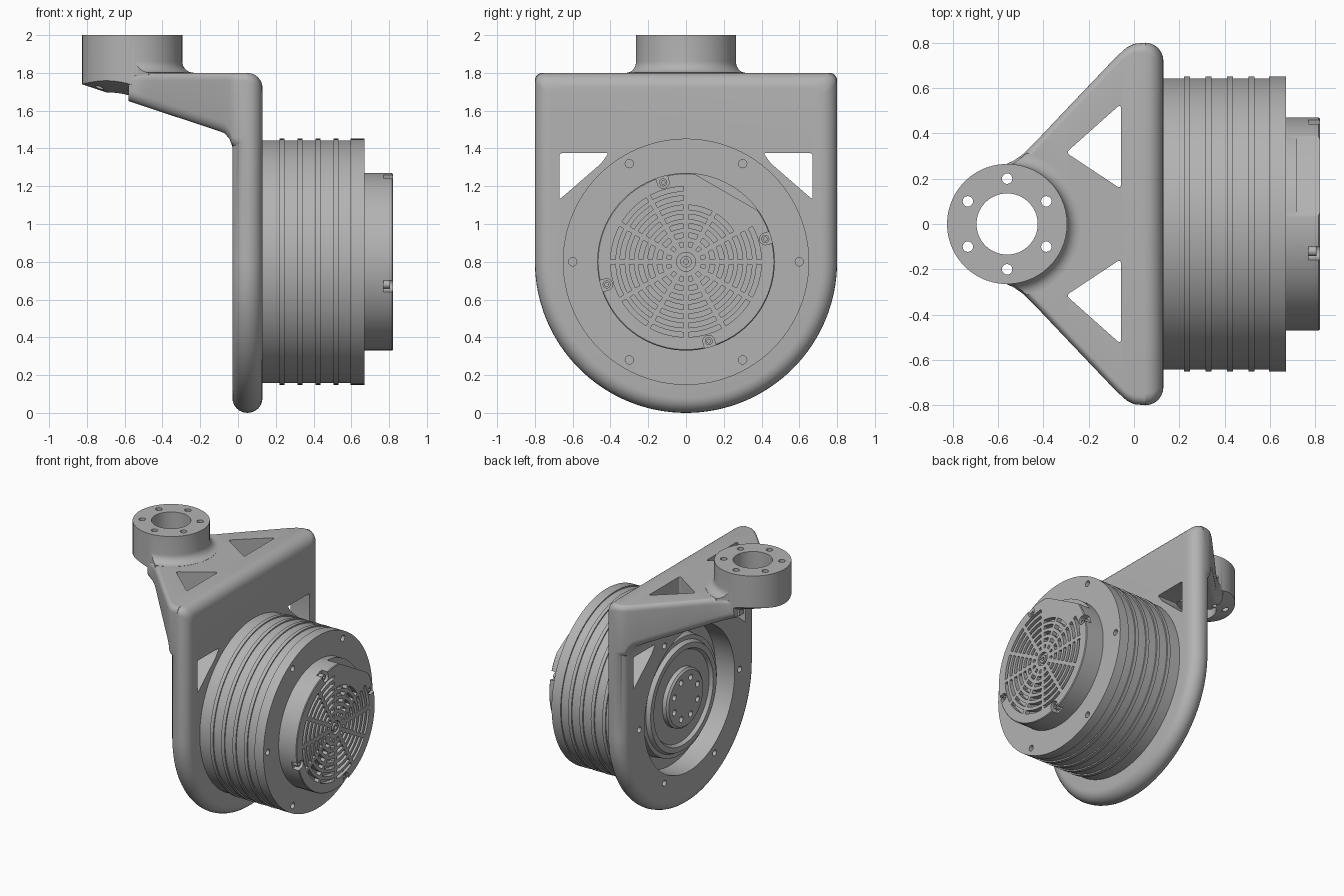
import bpy, bmesh
from math import sin, cos, pi, tau, radians

if "Cube" in bpy.data.objects:
    bpy.data.objects.remove(bpy.data.objects["Cube"], do_unlink=True)

GREY = (0.45, 0.45, 0.45, 1)
grey = bpy.data.materials.new("plain grey")
grey.use_nodes = True
grey.diffuse_color = GREY
grey.node_tree.nodes["Principled BSDF"].inputs["Base Color"].default_value = GREY

AXLE_Z = 0.8      # height of the motor axis
BOSS_X = -0.56    # position of the mounting boss


def place(axis, u, v, w):
    return (w, u, v) if axis == 'x' else (u, v, w)


def circle(axis, cu, cv, r, w, n=96):
    return [place(axis, cu + r * cos(tau * i / n), cv + r * sin(tau * i / n), w) for i in range(n)]


def arc(cu, cv, r, a0, a1, n):
    return [(cu + r * cos(radians(a0 + (a1 - a0) * i / n)),
             cv + r * sin(radians(a0 + (a1 - a0) * i / n))) for i in range(n + 1)]


def loft(bm, rings, caps=True):
    """Skin a stack of equal-length closed rings."""
    loops = [[bm.verts.new(p) for p in ring] for ring in rings]
    n = len(loops[0])
    pairs = list(zip(loops, loops[1:]))
    if not caps:
        pairs.append((loops[-1], loops[0]))
    for a, b in pairs:
        for i in range(n):
            j = (i + 1) % n
            bm.faces.new((a[i], a[j], b[j], b[i]))
    if caps:
        bm.faces.new(loops[0])
        bm.faces.new(loops[-1])


def finish(name, bm):
    bmesh.ops.recalc_face_normals(bm, faces=bm.faces)
    mesh = bpy.data.meshes.new(name)
    bm.to_mesh(mesh)
    bm.free()
    mesh.materials.append(grey)
    obj = bpy.data.objects.new(name, mesh)
    bpy.context.collection.objects.link(obj)
    return obj


def solid(name, *stacks, caps=True):
    bm = bmesh.new()
    for rings in stacks:
        loft(bm, rings, caps)
    return finish(name, bm)


def turned(name, profile, axis='x', cu=0, cv=AXLE_Z, caps=True):
    return solid(name, [circle(axis, cu, cv, r, w) for w, r in profile], caps=caps)


def prism(name, axis, points, lo, hi, radius=0):
    bm = bmesh.new()
    loft(bm, [[place(axis, u, v, w) for u, v in points] for w in (lo, hi)])
    if radius:
        k = 'xyz'.index(axis)
        edges = [e for e in bm.edges if abs(e.verts[0].co[k] - e.verts[1].co[k]) > 0.01]
        bmesh.ops.bevel(bm, geom=edges, offset=radius, segments=5, affect='EDGES',
                        offset_type='WIDTH', profile=0.5)
    return finish(name, bm)


def drills(axis, centres, r, lo, hi, n=20):
    return solid("drill", *[[circle(axis, u, v, r, w, n) for w in (lo, hi)] for u, v in centres])


def ring_points(cu, cv, r, count, start=0):
    return [(cu + r * cos(radians(start) + tau * i / count),
             cv + r * sin(radians(start) + tau * i / count)) for i in range(count)]


def combine(target, tool, operation='DIFFERENCE'):
    mod = target.modifiers.new("cut", 'BOOLEAN')
    mod.operation, mod.solver, mod.object = operation, 'EXACT', tool
    bpy.context.view_layer.objects.active = target
    bpy.ops.object.modifier_apply(modifier=mod.name)
    bpy.data.objects.remove(tool, do_unlink=True)


# Upright plate with a fully rounded rim
def plate_outline(inset):
    w, top, c = 0.8 - inset, 1.8 - inset, 0.05
    return (arc(0, AXLE_Z, w, 180, 360, 64) + arc(w - c, top - c, c, 0, 90, 6)
            + arc(c - w, top - c, c, 90, 180, 6))


rings = []
for i in range(13):
    a = -pi / 2 + pi * i / 12
    rings.append([(0.05 + 0.08 * sin(a), y, z) for y, z in plate_outline(0.08 * (1 - cos(a)))])
bracket = solid("bracket", rings)


# Tapering arm, from the plate to the boss
def underside(x):
    return 1.467 - 0.33 * x


def arm_section(x, w, low):
    t, b = 0.04, 0.055
    pts = (arc(w - t, 1.8 - t, t, 0, 90, 6) + arc(t - w, 1.8 - t, t, 90, 180, 6)
           + arc(b - w, low + b, b, 180, 270, 6) + arc(w - b, low + b, b, 270, 360, 6))
    return [(x, y, z) for y, z in pts]


sections = [(0.05, 0.8, 1.4), (0, 0.795, 1.4), (-0.03, 0.78, 1.41), (-0.045, 0.768, 1.45),
            (-0.07, 0.745, 1.48)]
sections += [(x, w, underside(x) - 0.008) for x, w in
             ((-0.1, 0.715), (-0.3, 0.505), (-0.44, 0.357), (-0.49, 0.308), (-0.53, 0.28), (-0.58, 0.257))]
combine(bracket, solid("arm", [arm_section(*s) for s in sections]), 'UNION')

# Blend between boss and arm
blend = turned("blend", [(1.74, 0.2), (1.74, 0.325)] +
               [(z, r) for r, z in arc(0.325, 1.861, 0.06, 270, 180, 8)] + [(1.861, 0.2)],
               'z', BOSS_X, 0, caps=False)
plan = [(x, w - 0.01) for x, w, _ in sections[2:]]
combine(blend, prism("clip", 'z', plan + [(x, -w) for x, w in reversed(plan)], 1.6, 2), 'INTERSECT')
combine(bracket, blend, 'UNION')


# Boss with a sloping, slightly crowned underside
def boss_bottom(r):
    return [(x, y, underside(x) + 1.2 * y * y) for x, y, _ in circle('z', BOSS_X, 0, r, 0)]


combine(bracket, solid("boss", [circle('z', BOSS_X, 0, 0.265, 2), boss_bottom(0.265),
                                boss_bottom(0.2), boss_bottom(0.11)]), 'UNION')

# Openings in the bracket
combine(bracket, drills('z', [(BOSS_X, 0)], 0.135, 1.3, 2.2, 64))
combine(bracket, drills('z', ring_points(BOSS_X, 0, 0.2, 6, 30), 0.023, 1.3, 2.2))
combine(bracket, drills('x', [(0, AXLE_Z)], 0.54, -0.2, 0.3, 96))
combine(bracket, drills('x', ring_points(0, AXLE_Z, 0.6, 6), 0.022, -0.2, 0.05))
for s in (1, -1):
    combine(bracket, prism("arm_window", 'z', [(-0.058, s * 0.53), (-0.058, s * 0.155), (-0.3, s * 0.315)],
                           1.2, 2, 0.035))
    combine(bracket, prism("plate_window", 'x', [(s * 0.41, 1.375), (s * 0.67, 1.375), (s * 0.67, 1.13),
                                                 (s * 0.6, 1.19), (s * 0.45, 1.32)], -0.2, 0.3, 0.025))

# Motor housing with raised ribs and stepped output side
R, RIB = 0.643, 0.652
profile = [(0, 0.02), (0, 0.205), (0.012, 0.22), (0.045, 0.22), (0.045, 0.34), (0.02, 0.355),
           (0.02, 0.395), (0.05, 0.41), (0.05, 0.44), (0.13, 0.45), (0.13, R)]
for x in (0.22, 0.315, 0.41, 0.505):
    profile += [(x, R), (x, RIB), (x + 0.027, RIB), (x + 0.027, R)]
profile += [(0.595, R), (0.595, RIB), (0.67, RIB), (0.67, 0.02)]
housing = turned("motor_housing", profile)
combine(housing, drills('x', ring_points(0, AXLE_Z, 0.6, 6), 0.022, 0.63, 0.8))
combine(housing, drills('x', ring_points(0, AXLE_Z, 0.15, 8, 22.5), 0.022, -0.1, 0.03))

# End cover with a flat on its rim
cover = turned("end_cover", [(0.65, 0.05), (0.65, 0.47), (0.815, 0.47), (0.82, 0.465), (0.82, 0.05)])
nu, nv = cos(pi / 3), sin(pi / 3)
flat = [(d * nu - t * nv, AXLE_Z + d * nv + t * nu) for d, t in
        ((0.425, -0.4), (0.425, 0.4), (0.7, 0.4), (0.7, -0.4))]
combine(cover, prism("flat", 'x', flat, 0.72, 0.9))

# Vent slots, left out next to the flat
slots = []
for ring in range(7):
    r0 = 0.08 + 0.049 * ring
    r1 = r0 + 0.025
    for sector in range(12):
        if r1 > 0.31 and sector in (1, 2):
            continue
        gap = 0.013 / r0
        stack = []
        for i in range(6):
            a = tau * sector / 12 + gap + (tau / 12 - 2 * gap) * i / 5
            stack.append([(x, r * cos(a), AXLE_Z + r * sin(a)) for r, x in
                          ((r0, 0.785), (r1, 0.785), (r1, 0.85), (r0, 0.85))])
        slots.append(stack)
combine(cover, solid("slots", *slots))
combine(cover, turned("hub_groove", [(0.8, 0.03), (0.85, 0.03), (0.85, 0.05), (0.8, 0.05)], caps=False))
combine(cover, drills('x', [(0, AXLE_Z)], 0.014, 0.8, 0.85))

# Screw pockets opening onto the rim, and their screws
for a in (106, 16, -74, -164):
    c, s = cos(radians(a)), sin(radians(a))
    notch = arc(0.437, 0, 0.031, 90, 270, 10) + [(0.52, -0.031), (0.52, 0.031)]
    combine(cover, prism("pocket", 'x', [(u * c - v * s, AXLE_Z + u * s + v * c) for u, v in notch], 0.77, 0.9))
screws = turned("screws", [(0.76, 0.01), (0.76, 0.02), (0.805, 0.02), (0.805, 0.01)], cu=0, caps=False)
bpy.data.objects.remove(screws, do_unlink=True)
spots = ring_points(0, AXLE_Z, 0.437, 4, 16)
screws = solid("cover_screws", *[[circle('x', u, v, r, w, 20) for w, r in
                                  ((0.76, 0.01), (0.76, 0.021), (0.805, 0.021), (0.805, 0.01))]
                                 for u, v in spots], caps=False)

# Smooth curves, crisp edges
for obj in (bracket, housing, cover, screws):
    bpy.ops.object.select_all(action='DESELECT')
    obj.select_set(True)
    bpy.context.view_layer.objects.active = obj
    bpy.ops.object.shade_smooth_by_angle(angle=radians(32))
